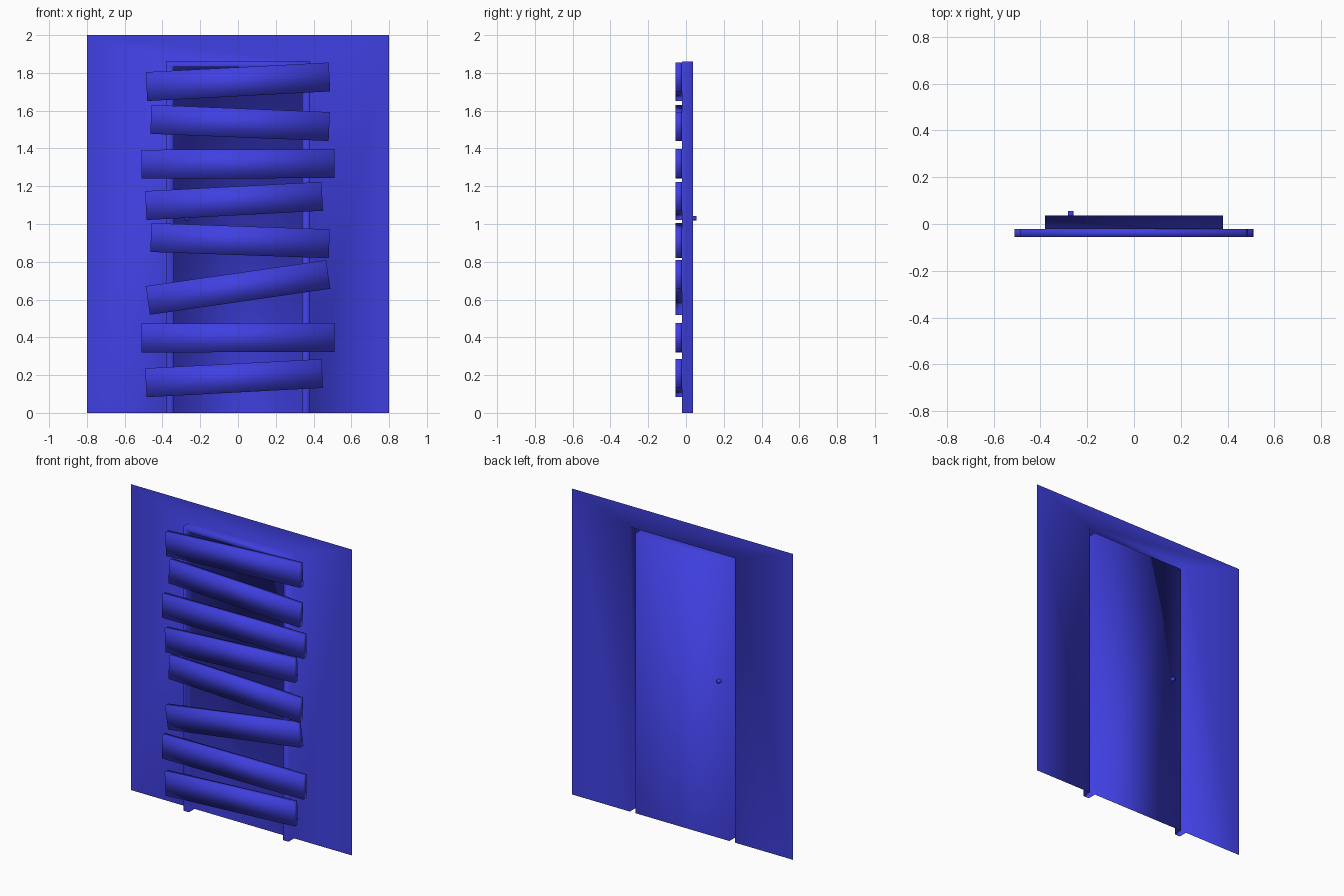
import bpy, bmesh
from math import radians
from mathutils import Matrix

if "Cube" in bpy.data.objects:
    bpy.data.objects.remove(bpy.data.objects["Cube"])

mat = bpy.data.materials.new("blue")
mat.diffuse_color = (0.05, 0.05, 0.75, 1)
mat.use_nodes = True
mat.node_tree.nodes["Principled BSDF"].inputs["Base Color"].default_value = mat.diffuse_color

WALL_Y, FRONT_Y, PLANK_Y = 0.037, -0.021, -0.056


def finish(name, bm, smooth=True):
    bmesh.ops.recalc_face_normals(bm, faces=bm.faces) if smooth else None
    for f in bm.faces:
        f.smooth = True
    me = bpy.data.meshes.new(name)
    bm.to_mesh(me)
    bm.free()
    me.materials.append(mat)
    ob = bpy.data.objects.new(name, me)
    bpy.context.collection.objects.link(ob)
    return ob


# Wall, hollow door frame and door: one sheet of nested door-shaped outlines
# (half width, height, y)
outlines = [(0.8, 2.0, WALL_Y), (0.38, 1.86, WALL_Y), (0.38, 1.86, FRONT_Y),
            (0.34, 1.83, FRONT_Y), (0.34, 1.83, WALL_Y)]
bm = bmesh.new()
rings = [[bm.verts.new(p) for p in ((-w, y, 0), (-w, y, h), (w, y, h), (w, y, 0))]
         for w, h, y in outlines]
for a, b in zip(rings, rings[1:]):
    for i in range(3):
        bm.faces.new((a[i], b[i], b[i + 1], a[i + 1]))
bm.faces.new(rings[-1][::-1])
finish("wall_with_door", bm, smooth=False)

# Door knob, showing on both sides of the door
bm = bmesh.new()
bmesh.ops.create_cone(bm, cap_ends=True, segments=8, radius1=0.012, radius2=0.012,
                      depth=0.038,
                      matrix=Matrix.Translation((-0.27, WALL_Y, 1.03)) @ Matrix.Rotation(radians(90), 4, 'X'))
finish("door_knob", bm)

# Boards nailed across the door: centre x, centre z, length, tilt in degrees
boards = [(0.0, 1.753, 0.97, 3.0), (0.011, 1.535, 0.945, -2.3),
          (0.0, 1.318, 1.02, 0.2), (-0.021, 1.122, 0.935, 3.0),
          (0.011, 0.912, 0.945, -2.0), (0.0, 0.664, 0.965, 8.2),
          (0.0, 0.398, 1.02, 0.2), (-0.021, 0.184, 0.935, 3.0)]
for n, (x, z, length, tilt) in enumerate(boards):
    bm = bmesh.new()
    bmesh.ops.create_cube(bm, size=1, matrix=Matrix.Diagonal((length, FRONT_Y - PLANK_Y, 0.153, 1)))
    board = finish(f"board_{n + 1}", bm)
    board.location = (x, (FRONT_Y + PLANK_Y) / 2, z)
    board.rotation_euler = (0, -radians(tilt), 0)
